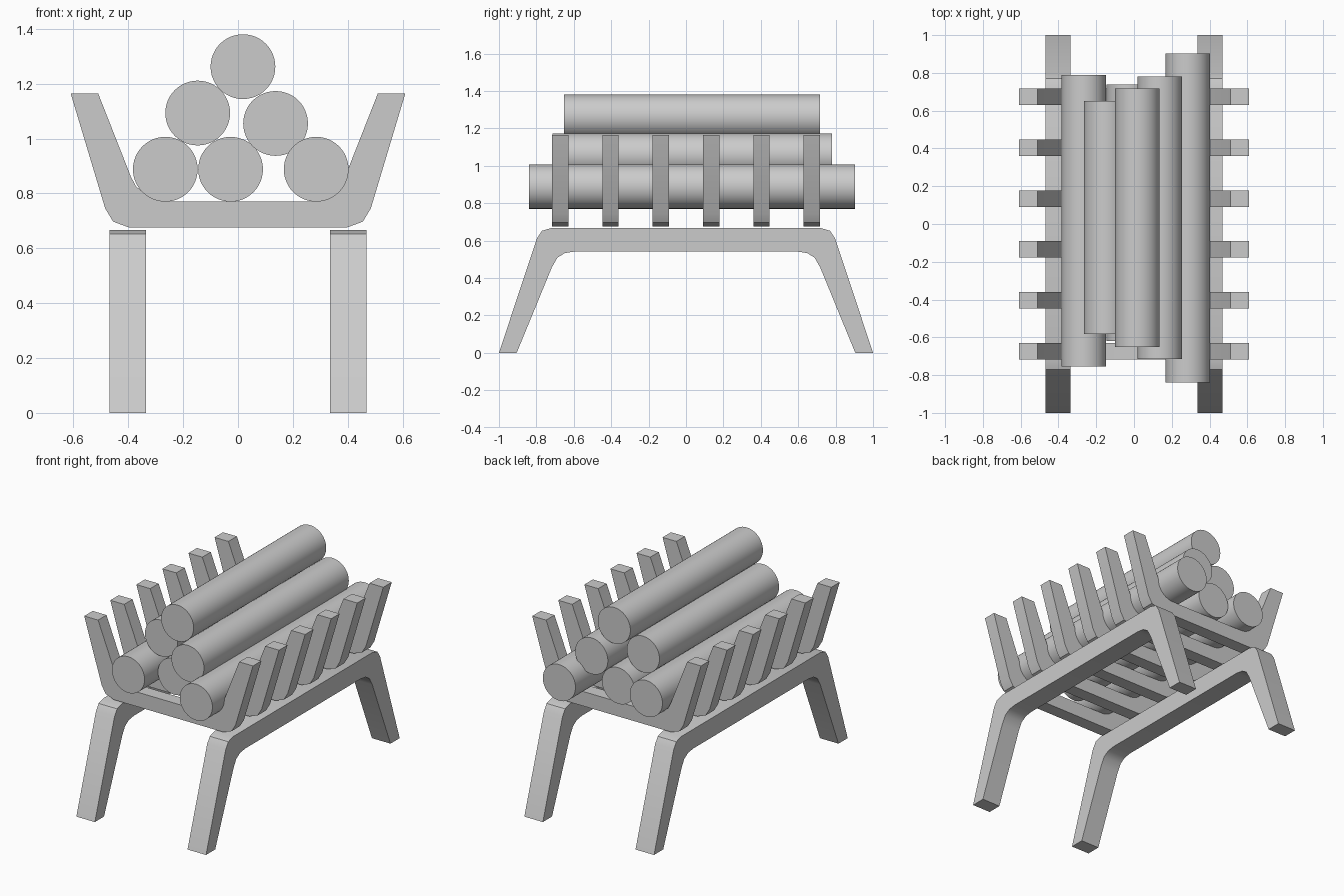
import bpy, bmesh
from mathutils import Vector

if "Cube" in bpy.data.objects:
    bpy.data.objects.remove(bpy.data.objects["Cube"])


def closed_profile(outer, inner):
    """Half outlines on the negative side -> full symmetric closed outline."""
    flip = lambda pts: [(-u, z) for u, z in reversed(pts)]
    return outer + flip(outer) + inner_right(inner) + list(reversed(inner))


def inner_right(inner):
    return [(-u, z) for u, z in inner]


def extrude_profile(name, pts, axis, centre, width):
    """Extrude a (u, z) outline along x or y."""
    bm = bmesh.new()
    lo = centre - width / 2
    verts = [bm.verts.new((lo, u, z) if axis == 'x' else (u, lo, z)) for u, z in pts]
    face = bm.faces.new(verts)
    step = Vector((width, 0, 0)) if axis == 'x' else Vector((0, width, 0))
    new = bmesh.ops.extrude_face_region(bm, geom=[face], use_keep_orig=True)['geom']
    bmesh.ops.translate(bm, vec=step, verts=[g for g in new if isinstance(g, bmesh.types.BMVert)])
    bmesh.ops.recalc_face_normals(bm, faces=bm.faces)
    mesh = bpy.data.meshes.new(name)
    bm.to_mesh(mesh)
    bm.free()
    obj = bpy.data.objects.new(name, mesh)
    bpy.context.collection.objects.link(obj)
    smooth(obj)


def smooth(obj):
    bpy.ops.object.select_all(action='DESELECT')
    obj.select_set(True)
    bpy.context.view_layer.objects.active = obj
    bpy.ops.object.shade_smooth_by_angle(angle=0.5)


# Two bent leg frames running front to back
leg = closed_profile(
    [(-1, 0), (-0.797, 0.612), (-0.77, 0.652), (-0.72, 0.667)],
    [(-0.905, 0), (-0.717, 0.457), (-0.688, 0.508), (-0.648, 0.533), (-0.597, 0.541)])
for side, x in (("left", -0.402), ("right", 0.402)):
    extrude_profile(f"leg_frame_{side}", leg, 'x', x, 0.134)

# Six cradle slats with upturned ends
slat = closed_profile(
    [(-0.61, 1.165), (-0.51, 1.165), (-0.39, 0.86), (-0.372, 0.826),
     (-0.338, 0.797), (-0.30, 0.777), (-0.26, 0.77)],
    [(-0.61, 1.165), (-0.484, 0.745), (-0.455, 0.697), (-0.395, 0.675)][1:])
for i in range(6):
    extrude_profile(f"cradle_slat_{i + 1}", slat, 'y', -0.673 + i * 0.2692, 0.087)

# Stacked logs: x, z, front y, back y
logs = [(-0.265, 0.888, -0.755, 0.79), (-0.027, 0.888, -0.62, 0.738),
        (0.285, 0.888, -0.84, 0.903), (-0.147, 1.093, -0.583, 0.652),
        (0.137, 1.055, -0.715, 0.78), (0.018, 1.262, -0.652, 0.717)]
for i, (x, z, y0, y1) in enumerate(logs):
    bpy.ops.mesh.primitive_cylinder_add(
        vertices=48, radius=0.118, depth=y1 - y0,
        location=(x, (y0 + y1) / 2, z), rotation=(1.570796, 0, 0))
    obj = bpy.context.object
    obj.name = f"log_{i + 1}"
    smooth(obj)
